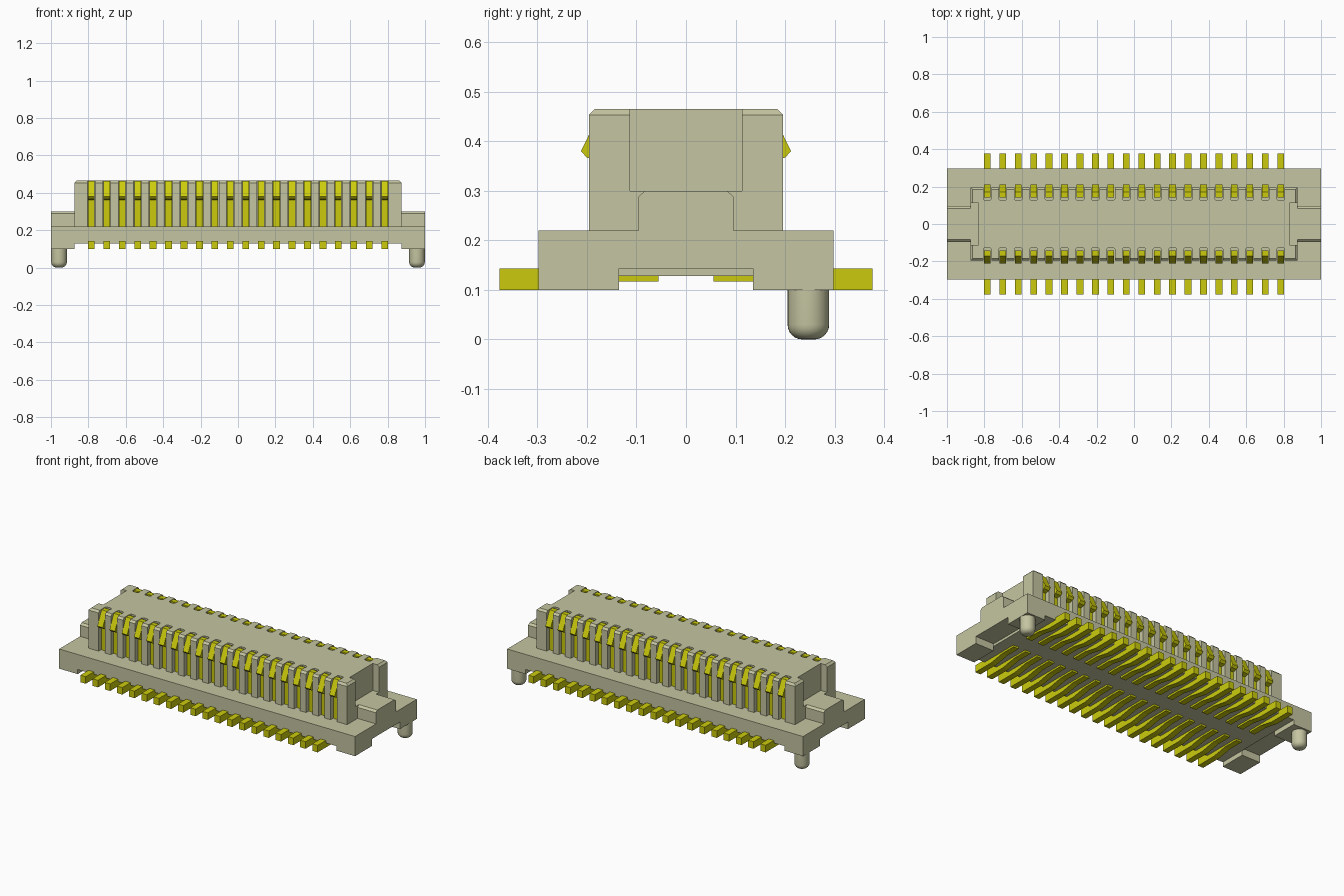
import bpy, bmesh, math
from mathutils import Vector

cube = bpy.data.objects.get("Cube")
if cube:
    bpy.data.objects.remove(cube, do_unlink=True)


def material(name, rgb):
    m = bpy.data.materials.new(name)
    m.use_nodes = True
    m.diffuse_color = (*rgb, 1)
    m.node_tree.nodes["Principled BSDF"].inputs["Base Color"].default_value = (*rgb, 1)
    return m


HOUSING = material("beige plastic", (0.56, 0.56, 0.36))
METAL = material("yellow contact metal", (0.60, 0.60, 0.004))


def prism(bm, points, axis, lo, hi):
    """Extrude a 2D outline along an axis; points hold the other two coordinates in order."""
    def place(p, t):
        c = list(p)
        c.insert(axis, t)
        return bm.verts.new(c)
    a = [place(p, lo) for p in points]
    b = [place(p, hi) for p in points]
    n = len(points)
    faces = [bm.faces.new(a), bm.faces.new(b)]
    faces += [bm.faces.new((a[i], a[(i + 1) % n], b[(i + 1) % n], b[i])) for i in range(n)]
    bmesh.ops.recalc_face_normals(bm, faces=faces)
    return faces


def box(bm, x0, x1, y0, y1, z0, z1):
    return prism(bm, [(x0, y0), (x1, y0), (x1, y1), (x0, y1)], 2, z0, z1)


def finish(bm, name, mat):
    me = bpy.data.meshes.new(name)
    bm.to_mesh(me)
    bm.free()
    me.materials.append(mat)
    ob = bpy.data.objects.new(name, me)
    bpy.context.collection.objects.link(ob)
    return ob


def carve(ob, cutter_bm):
    """Subtract the cutter shapes from the object and drop the cutter."""
    cutter = finish(cutter_bm, "cutter", HOUSING)
    cutter.hide_render = True
    mod = ob.modifiers.new("cut", 'BOOLEAN')
    mod.operation, mod.solver, mod.object = 'DIFFERENCE', 'EXACT', cutter
    bpy.ops.object.select_all(action='DESELECT')
    bpy.context.view_layer.objects.active = ob
    ob.select_set(True)
    bpy.ops.object.modifier_apply(modifier=mod.name)
    bpy.data.objects.remove(cutter, do_unlink=True)


PIN_XS = [-0.784 + i * 1.568 / 19 for i in range(20)]
BODY_X, BODY_Y, TOP = 0.875, 0.196, 0.465

# Base plate with raised underside and a notch under each end
bm = bmesh.new()
box(bm, -1, 1, -0.298, 0.298, 0.10, 0.22)
base = finish(bm, "base_plate", HOUSING)
cut = bmesh.new()
box(cut, -BODY_X, BODY_X, -0.4, 0.4, 0.0, 0.128)
carve(base, cut)
for s in (-1, 1):
    cut = bmesh.new()
    xs = sorted((s * BODY_X, s * 1.1))
    box(cut, *xs, -0.135, 0.135, 0.0, 0.143)
    carve(base, cut)

# Tower with a chamfered top rim
bm = bmesh.new()
box(bm, -BODY_X, BODY_X, -BODY_Y, BODY_Y, 0.20, TOP)
rim = [e for e in bm.edges if all(v.co.z > 0.4 for v in e.verts)]
bmesh.ops.bevel(bm, geom=rim, offset=0.012, segments=1, affect='EDGES')
tower = finish(bm, "tower", HOUSING)

# Contact grooves along both long sides, end recesses above the tabs
cut = bmesh.new()
g, inner, c = 0.021, 0.125, 0.008
for s in (-1, 1):
    for x in PIN_XS:
        outline = [(x - g, s * 0.25), (x - g, s * (inner + c)), (x - g + c, s * inner),
                   (x + g - c, s * inner), (x + g, s * (inner + c)), (x + g, s * 0.25)]
        prism(cut, outline, 2, 0.21, 0.6)
    xs = sorted((s * 0.832, s * 1.0))
    box(cut, *xs, -0.113, 0.113, 0.30, 0.6)
carve(tower, cut)

# End tabs with chamfered upper edges
tab = [(-0.096, 0.21), (0.096, 0.21), (0.096, 0.288), (0.083, 0.30),
       (-0.083, 0.30), (-0.096, 0.288)]
for s, side in ((1, "left"), (-1, "right")):
    bm = bmesh.new()
    prism(bm, tab, 0, *sorted((s * BODY_X, s * 1.0)))
    finish(bm, side + "_end_tab", HOUSING)

# Locating posts: lathed profile with a rounded tip
R, F, SEG = 0.042, 0.030, 32
profile = [(0, 0)] + [(R - F + F * math.sin(a), F - F * math.cos(a))
                      for a in (i * math.pi / 12 for i in range(7))] + [(R, 0.11)]
for s, side in ((1, "left"), (-1, "right")):
    bm = bmesh.new()
    verts = [bm.verts.new((r, 0, z)) for r, z in profile]
    edges = [bm.edges.new(p) for p in zip(verts, verts[1:])]
    bmesh.ops.spin(bm, geom=verts + edges, cent=(0, 0, 0), axis=(0, 0, 1),
                   angle=2 * math.pi, steps=SEG)
    bmesh.ops.remove_doubles(bm, verts=bm.verts, dist=1e-4)
    bmesh.ops.recalc_face_normals(bm, faces=bm.faces)
    bmesh.ops.translate(bm, verts=bm.verts, vec=Vector((s * 0.957, 0.247, 0)))
    post = finish(bm, side + "_locating_post", HOUSING)
    bpy.ops.object.select_all(action='DESELECT')
    bpy.context.view_layer.objects.active = post
    post.select_set(True)
    bpy.ops.object.shade_smooth_by_angle(angle=math.radians(40))

# Contacts: sprung blade in each groove, solder foot below
blade = [(0.142, 0.20), (0.172, 0.20), (0.172, 0.362), (0.200, 0.367), (0.212, 0.380),
         (0.171, 0.464), (0.142, 0.464)]
foot = [(0.376, 0.10), (0.376, 0.143), (0.27, 0.143), (0.27, 0.135), (0.055, 0.135),
        (0.055, 0.117), (0.15, 0.117), (0.24, 0.10)]
W = 0.018
for s, side in ((-1, "front"), (1, "back")):
    for outline, part in ((blade, "contact_blades"), (foot, "solder_feet")):
        bm = bmesh.new()
        for x in PIN_XS:
            prism(bm, [(s * y, z) for y, z in outline], 0, x - W, x + W)
        finish(bm, side + "_" + part, METAL)
